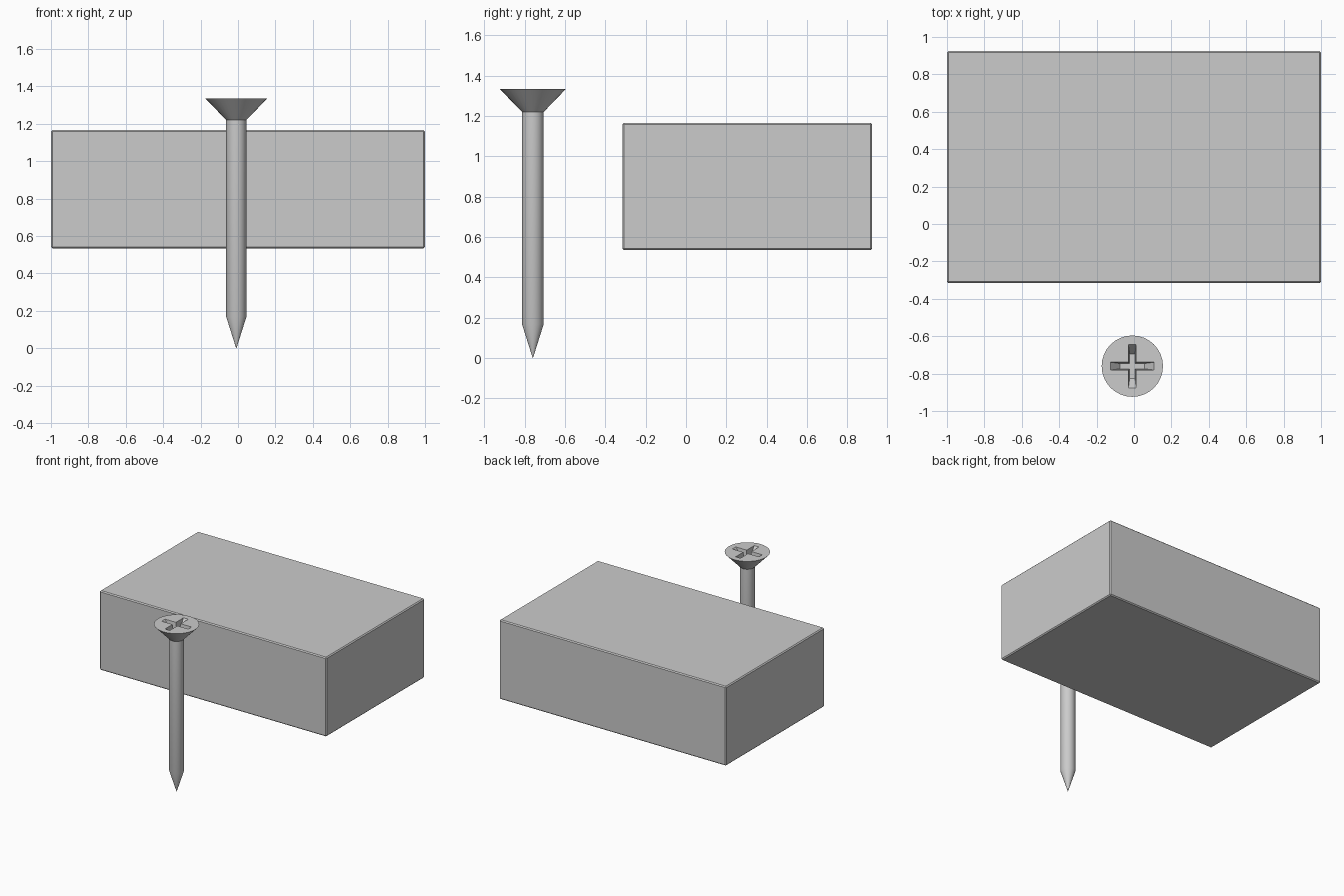
import bpy, bmesh
from math import cos, sin, tau, radians

if "Cube" in bpy.data.objects:
    bpy.data.objects.remove(bpy.data.objects["Cube"])

SCREW = (-0.009, -0.76, 0)
TOP = 1.334


def new_object(name, bm, location=(0, 0, 0)):
    bmesh.ops.recalc_face_normals(bm, faces=bm.faces[:])
    mesh = bpy.data.meshes.new(name)
    bm.to_mesh(mesh)
    bm.free()
    ob = bpy.data.objects.new(name, mesh)
    ob.location = location
    bpy.context.collection.objects.link(ob)
    return ob


def loft(bm, rings):
    """Bridge equal-length closed rings and cap both ends."""
    loops = [[bm.verts.new(p) for p in ring] for ring in rings]
    n = len(loops[0])
    for a, b in zip(loops, loops[1:]):
        for i in range(n):
            j = (i + 1) % n
            bm.faces.new((a[i], a[j], b[j], b[i]))
    bm.faces.new(loops[0])
    bm.faces.new(loops[-1])


def circle(r, z, n=32):
    return [(r * cos(tau * i / n), r * sin(tau * i / n), z) for i in range(n)]


def cross(length, w, z):
    pts = []
    for k in range(4):
        c, s = round(cos(tau * k / 4)), round(sin(tau * k / 4))
        for x, y in ((length, -w), (length, w), (w, w)):
            pts.append((x * c - y * s, x * s + y * c, z))
    return pts


# Block with slightly chamfered edges
bm = bmesh.new()
bmesh.ops.create_cube(bm, size=1)
bmesh.ops.scale(bm, vec=(2.0, 1.24, 0.632), verts=bm.verts)
bmesh.ops.bevel(bm, geom=bm.edges[:], offset=0.008, segments=1, affect='EDGES')
new_object("block", bm, (0, 0.304, 0.85))

# Screw: pointed tip, shank and countersunk head
bm = bmesh.new()
loft(bm, [circle(r, z) for r, z in
          ((0.001, 0), (0.054, 0.168), (0.054, 1.22), (0.164, TOP))])
bmesh.ops.remove_doubles(bm, verts=bm.verts, dist=0.0001)
screw = new_object("screw", bm, SCREW)

# Tapered cross recess cut into the head
bm = bmesh.new()
loft(bm, [cross(0.065, 0.014, TOP - 0.06), cross(0.117, 0.021, TOP),
          cross(0.117, 0.021, TOP + 0.05)])
cutter = new_object("recess_cutter", bm, SCREW)
cutter.hide_render = True

cut = screw.modifiers.new("recess", 'BOOLEAN')
cut.operation = 'DIFFERENCE'
cut.solver = 'EXACT'
cut.object = cutter
bpy.context.view_layer.objects.active = screw
screw.select_set(True)
bpy.ops.object.modifier_apply(modifier=cut.name)
bpy.data.objects.remove(cutter)
bpy.ops.object.shade_smooth_by_angle(angle=radians(30))
